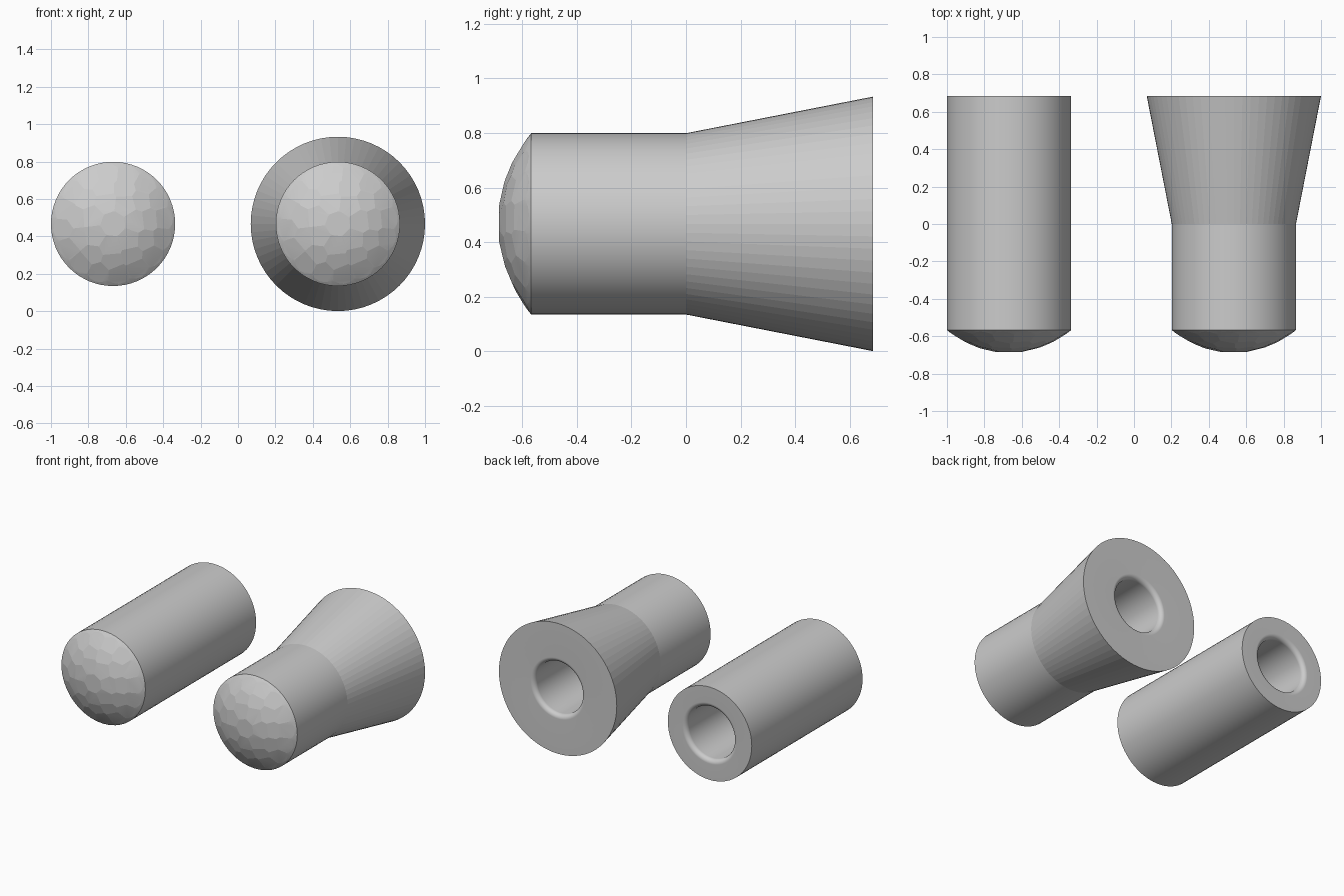
import bpy
import bmesh
from math import pi, sin, cos, asin, sqrt
from mathutils import Vector, Matrix

if "Cube" in bpy.data.objects:
    bpy.data.objects.remove(bpy.data.objects["Cube"])

grey = bpy.data.materials.new("plain grey")
colour = (0.6, 0.6, 0.6, 1)
grey.use_nodes = True
grey.diffuse_color = colour
grey.node_tree.nodes["Principled BSDF"].inputs["Base Color"].default_value = colour

SEGMENTS = 64
RADIUS, BACK, RIM = 0.332, 0.685, -0.567
DOME_R = 0.513
DOME_Y = RIM + sqrt(DOME_R ** 2 - RADIUS ** 2)
BORE_R, FILLET, BORE_END = 0.185, 0.032, -0.2


def cut_facet(bm, tilt, turn):
    """Slice one small flat off the dome."""
    normal = Vector((sin(tilt) * cos(turn), -cos(tilt), sin(tilt) * sin(turn)))
    point = Vector((0, DOME_Y, 0)) + normal * (DOME_R - 0.0045)
    bmesh.ops.bisect_plane(bm, geom=bm.verts[:] + bm.edges[:] + bm.faces[:],
                           plane_co=point, plane_no=normal, clear_outer=True)
    edges = [e for e in bm.edges if e.is_boundary]
    bmesh.ops.holes_fill(bm, edges=edges, sides=0)


def make_grip(name, x, back_radius):
    # Turned profile as (radius, y), from dome tip to the end of the bore
    limit = asin(RADIUS / DOME_R)
    profile = [(DOME_R * sin(limit * i / 12), DOME_Y - DOME_R * cos(limit * i / 12))
               for i in range(13)]
    profile += [(RADIUS, 0), (back_radius, BACK)]
    for i in range(17):
        a = pi / 2 * i / 16
        profile.append((BORE_R + FILLET * (1 - sin(a)), BACK - FILLET * (1 - cos(a))))
    profile += [(BORE_R, BORE_END), (0, BORE_END)]

    bm = bmesh.new()
    verts = [bm.verts.new((r, y, 0)) for r, y in profile]
    edges = [bm.edges.new(pair) for pair in zip(verts, verts[1:])]
    bmesh.ops.spin(bm, geom=verts + edges, axis=(0, 1, 0), cent=(0, 0, 0),
                   angle=2 * pi, steps=SEGMENTS)
    bmesh.ops.remove_doubles(bm, verts=bm.verts[:], dist=0.0001)
    bmesh.ops.recalc_face_normals(bm, faces=bm.faces[:])

    # Hammered flats on the dome
    cut_facet(bm, 0, 0)
    for radius, count in ((0.125, 7), (0.2, 11), (0.268, 16)):
        for i in range(count):
            cut_facet(bm, asin(radius / DOME_R), 2 * pi * (i + radius) / count)
    bmesh.ops.recalc_face_normals(bm, faces=bm.faces[:])

    mesh = bpy.data.meshes.new(name)
    bm.to_mesh(mesh)
    bm.free()
    mesh.materials.append(grey)
    grip = bpy.data.objects.new(name, mesh)
    grip.location = (x, 0, 0.467)
    bpy.context.collection.objects.link(grip)

    bpy.ops.object.select_all(action="DESELECT")
    grip.select_set(True)
    bpy.context.view_layer.objects.active = grip
    bpy.ops.object.shade_smooth_by_angle(angle=0.125)
    # Flared wall keeps its narrow flat strips
    if back_radius > RADIUS:
        for face in mesh.polygons:
            c = face.center
            if c.y > 0 and Vector((c.x, c.z)).length > RADIUS and face.normal.y < 0:
                face.use_smooth = False


make_grip("straight_grip", -0.668, RADIUS)
make_grip("flared_grip", 0.534, 0.466)
